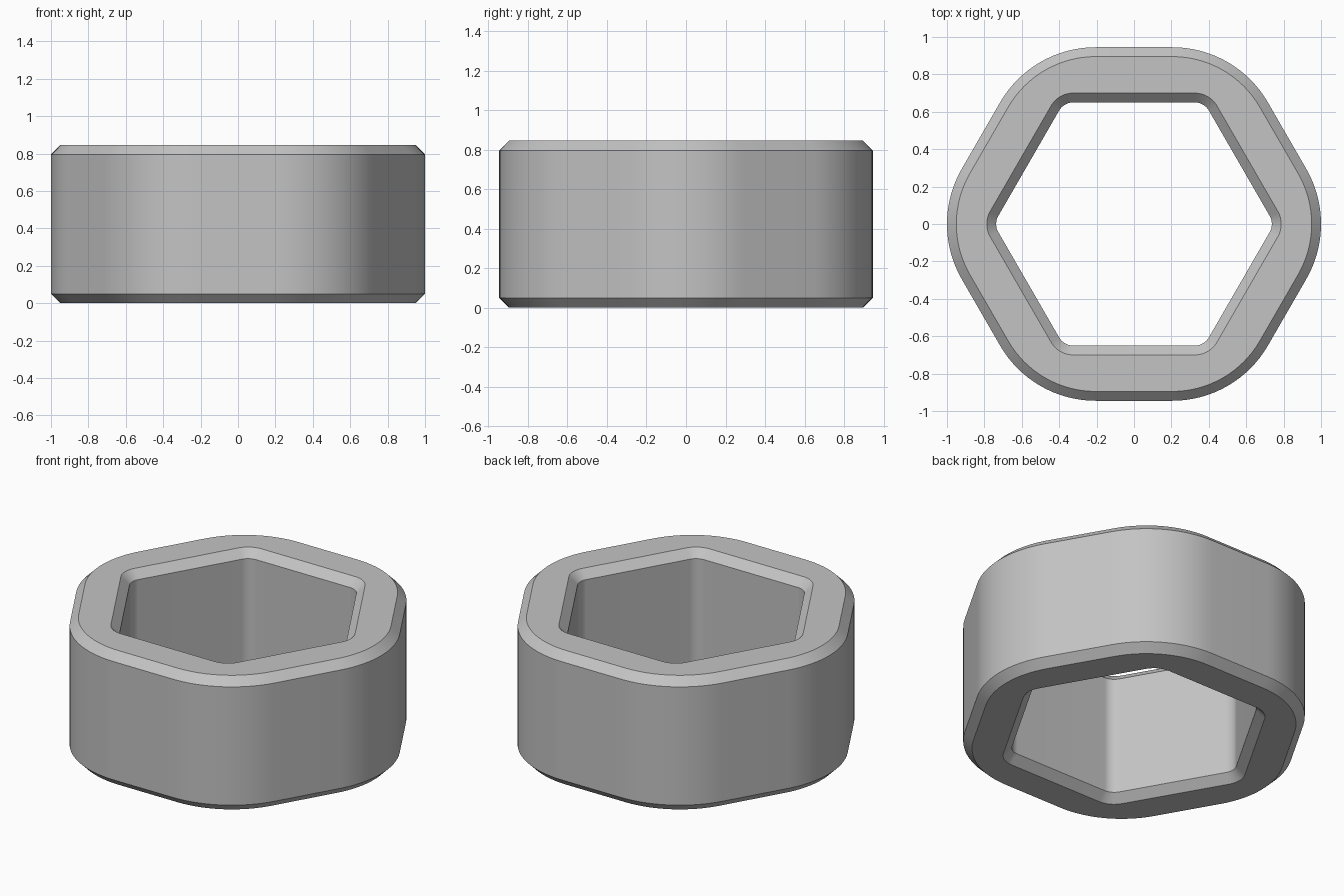
import bpy, bmesh, math

cube = bpy.data.objects.get("Cube")
if cube:
    bpy.data.objects.remove(cube, do_unlink=True)

HEIGHT, CHAMFER, SEGMENTS = 0.845, 0.05, 16
OUTER_CORE, OUTER_ROUND = 0.41, 0.59
INNER_CORE, INNER_ROUND = 0.65, 0.087


def rounded_hexagon(bm, core, radius, z):
    """Ring of vertices: six corner arcs around a hexagon of centres."""
    ring = []
    for corner in range(6):
        middle = corner * math.pi / 3
        for step in range(SEGMENTS + 1):
            a = middle + (step / SEGMENTS - 0.5) * math.pi / 3
            ring.append(bm.verts.new((core * math.cos(middle) + radius * math.cos(a),
                                      core * math.sin(middle) + radius * math.sin(a), z)))
    return ring


# Cross-section of the ring: outer wall up, then inner wall down, all chamfered
levels = [(0, CHAMFER), (CHAMFER, 0), (HEIGHT - CHAMFER, 0), (HEIGHT, CHAMFER)]
bm = bmesh.new()
rings = [rounded_hexagon(bm, OUTER_CORE, OUTER_ROUND - inset, z) for z, inset in levels]
rings += [rounded_hexagon(bm, INNER_CORE, INNER_ROUND + inset, z) for z, inset in reversed(levels)]
for i, lower in enumerate(rings):
    upper = rings[(i + 1) % len(rings)]
    for j in range(len(lower)):
        k = (j + 1) % len(lower)
        bm.faces.new((lower[j], lower[k], upper[k], upper[j]))
bmesh.ops.recalc_face_normals(bm, faces=bm.faces)

mesh = bpy.data.meshes.new("hexagonal_collar")
bm.to_mesh(mesh)
bm.free()
collar = bpy.data.objects.new("hexagonal_collar", mesh)
bpy.context.collection.objects.link(collar)

# Plain grey finish
grey = bpy.data.materials.new("plain_grey")
grey.use_nodes = True
colour = (0.55, 0.55, 0.55, 1)
grey.diffuse_color = colour
grey.node_tree.nodes["Principled BSDF"].inputs["Base Color"].default_value = colour
mesh.materials.append(grey)

# Smooth round corners, crisp chamfer edges
bpy.ops.object.select_all(action="DESELECT")
collar.select_set(True)
bpy.context.view_layer.objects.active = collar
bpy.ops.object.shade_smooth_by_angle(angle=math.radians(30))
